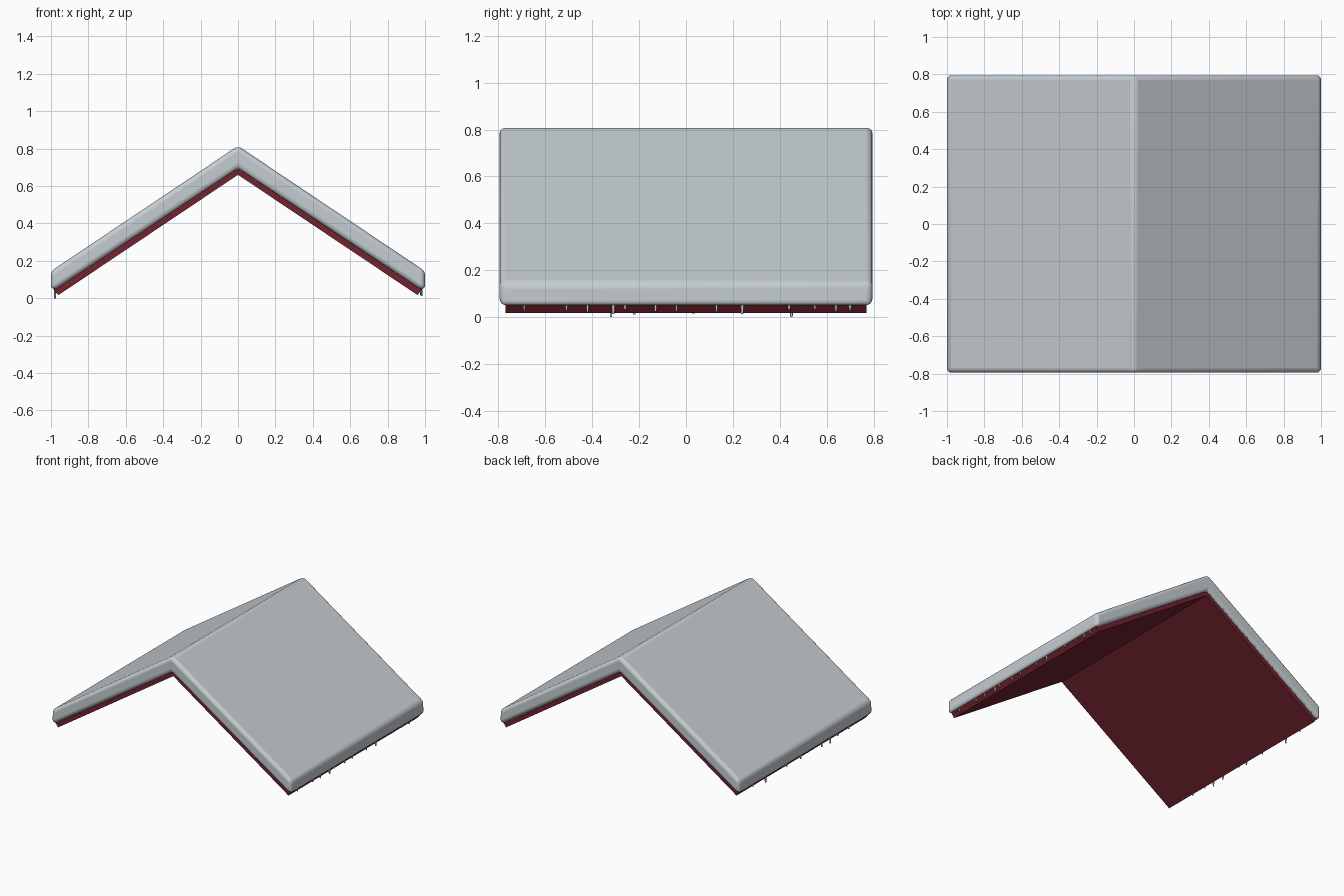
import bpy, bmesh, random
from mathutils import Vector

random.seed(4)
if "Cube" in bpy.data.objects:
    bpy.data.objects.remove(bpy.data.objects["Cube"])


def material(name, rgb):
    m = bpy.data.materials.new(name)
    m.use_nodes = True
    col = (*rgb, 1)
    m.diffuse_color = col
    m.node_tree.nodes["Principled BSDF"].inputs["Base Color"].default_value = col
    return m


snow_mat = material("pale grey snow", (0.56, 0.61, 0.64))
red_mat = material("dark red roof", (0.17, 0.016, 0.028))


def finish(bm, name, mat):
    bmesh.ops.recalc_face_normals(bm, faces=bm.faces)
    mesh = bpy.data.meshes.new(name)
    bm.to_mesh(mesh)
    bm.free()
    ob = bpy.data.objects.new(name, mesh)
    bpy.context.collection.objects.link(ob)
    mesh.materials.append(mat)
    return ob


def gable(name, half, depth, mat):
    """Mirror a half profile across x = 0 and extrude it along y."""
    left = [(-x, z) for x, z in reversed(half) if x > 0]
    bm = bmesh.new()
    # one quad strip per slope keeps the concave cross-section clean
    rings = []
    for y in (-depth, depth):
        rings.append([bm.verts.new((x, y, z)) for x, z in half + left])
    n = len(rings[0])
    for i in range(n):
        j = (i + 1) % n
        bm.faces.new((rings[0][i], rings[0][j], rings[1][j], rings[1][i]))
    for r in rings:
        bm.faces.new(r)
    return finish(bm, name, mat)


# Red roof boards
gable("roof_boards", [(0, 0.75), (0.985, 0.09), (0.985, 0.05), (0.96, 0.017), (0, 0.66)],
      0.77, red_mat)

# Rounded snow blanket
snow = gable("snow_blanket", [(0, 0.815), (1.0, 0.145), (1.0, 0.045), (0.965, 0.055), (0, 0.695)],
             0.795, snow_mat)
bev = snow.modifiers.new("soft edges", "BEVEL")
bev.width = 0.03
bev.segments = 4
bev.limit_method = "ANGLE"
bev.angle_limit = 0.7
bpy.context.view_layer.objects.active = snow
snow.select_set(True)
bpy.ops.object.shade_smooth_by_angle(angle=0.8)
snow.select_set(False)


# Icicles: tapered hanging drips
def drip(bm, x, y, top, bottom, r):
    made = bmesh.ops.create_cone(bm, cap_ends=True, segments=8, radius1=r * 0.6,
                                 radius2=r, depth=top - bottom)
    bmesh.ops.translate(bm, verts=made["verts"], vec=Vector((x, y, (top + bottom) / 2)))


left_spots = [-0.69, -0.51, -0.42, -0.31, -0.26, -0.13, -0.04, 0.13, 0.24, 0.44, 0.55, 0.64, 0.7]
right_spots = [-0.7, -0.54, -0.41, -0.32, -0.22, -0.05, 0.03, 0.2, 0.45, 0.6]
for name, x, spots, low in (("left_icicles", 0.98, left_spots, 0.012),
                            ("right_icicles", -0.978, right_spots, 0.0)):
    bm = bmesh.new()
    for i, y in enumerate(spots):
        bottom = low if i in (3, 8) else random.uniform(low + 0.008, 0.035)
        drip(bm, x, y, 0.08, bottom, random.uniform(0.006, 0.009))
    for f in bm.faces:
        f.smooth = len(f.verts) == 4
    finish(bm, name, snow_mat)

# Small drips along both gable edges
for name, y in (("front_drips", -0.776), ("back_drips", 0.776)):
    bm = bmesh.new()
    for i in range(-20, 21):
        x = i * 0.046 + random.uniform(-0.015, 0.015)
        z = 0.7 - abs(x) * 0.667
        drip(bm, x, y, z + 0.03, z - random.uniform(0, 0.012), 0.006)
    finish(bm, name, snow_mat)
